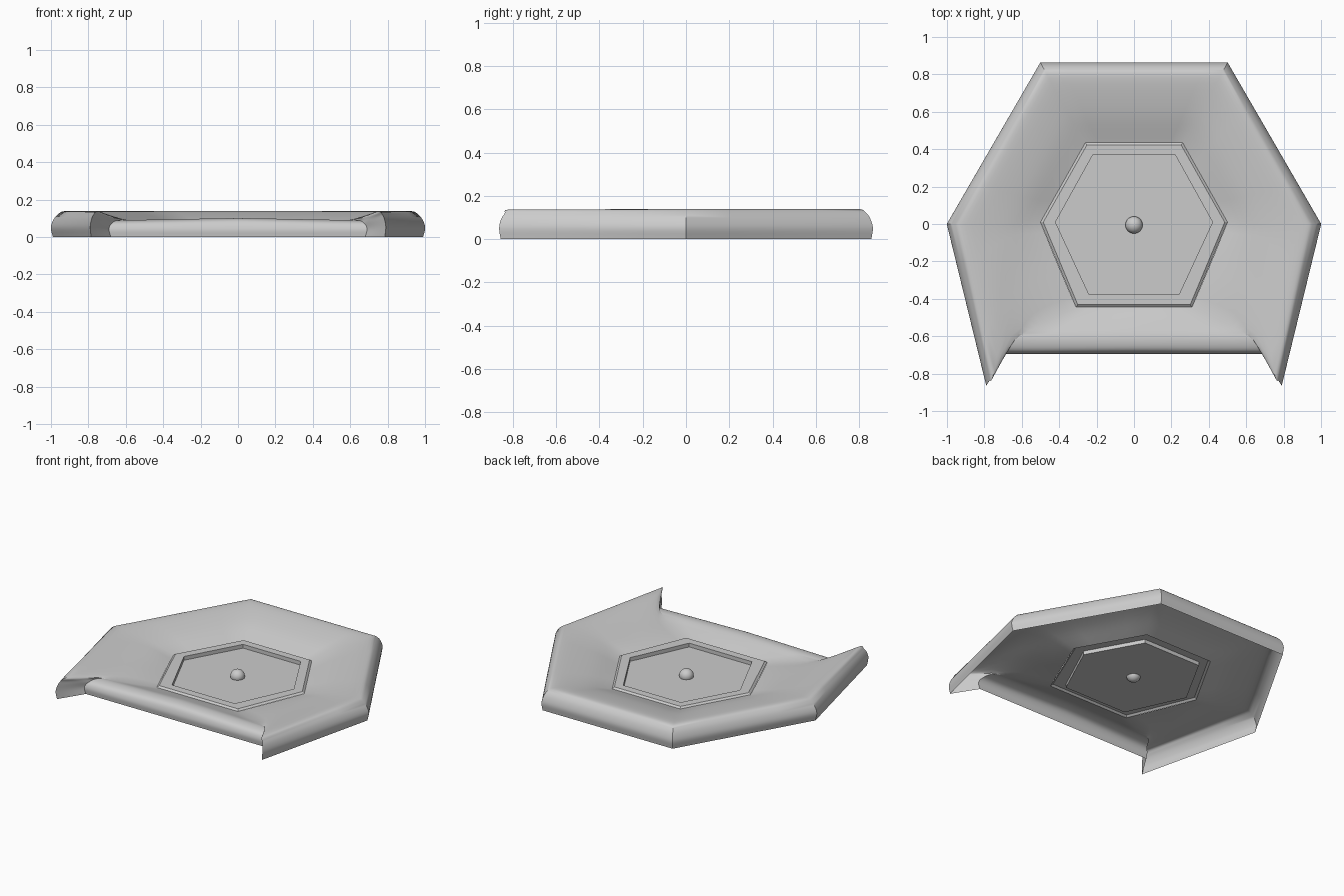
import bpy, bmesh
from mathutils import Vector

if "Cube" in bpy.data.objects:
    bpy.data.objects.remove(bpy.data.objects["Cube"])

def finish(bm, name, angle):
    bmesh.ops.remove_doubles(bm, verts=bm.verts, dist=0.0005)
    bmesh.ops.recalc_face_normals(bm, faces=bm.faces)
    if sum(f.normal.z * f.calc_area() for f in bm.faces) < 0:
        bmesh.ops.reverse_faces(bm, faces=bm.faces)
    me = bpy.data.meshes.new(name)
    bm.to_mesh(me)
    bm.free()
    ob = bpy.data.objects.new(name, me)
    bpy.context.collection.objects.link(ob)
    bpy.ops.object.select_all(action='DESELECT')
    bpy.context.view_layer.objects.active = ob
    ob.select_set(True)
    bpy.ops.object.shade_smooth_by_angle(angle=angle)
    return ob

def smooth_path(pts, steps=5):
    """Catmull-Rom curve through the profile points."""
    p = [Vector(q) for q in pts]
    p = [2 * p[0] - p[1]] + p + [2 * p[-1] - p[-2]]
    out = []
    for i in range(1, len(p) - 2):
        a, b, c, d = p[i - 1:i + 3]
        for k in range(steps):
            t = k / steps
            out.append(0.5 * (2 * b + (c - a) * t + (2 * a - 5 * b + 4 * c - d) * t * t
                              + (3 * b - a - 3 * c + d) * t ** 3))
    return out + [p[-2]]

# Shell: profiles from the bottom edge over the rim down to the central frame
back = [(.497, .857, 0), (.5, .863, .06), (.485, .835, .12),
        (.455, .78, .139), (.36, .6, .105), (.26, .435, .05)]
side = [(.99, 0, 0), (1, 0, .06), (.965, 0, .12),
        (.9, 0, .139), (.68, 0, .105), (.5, .01, .05)]
tip = [(.785, -.857, 0), (.79, -.863, .06), (.775, -.84, .115),
       (.745, -.78, .137), (.65, -.3, .1), (.41, -.21, .05)]
notch = [(.68, -.69, 0), (.69, -.693, .045), (.67, -.67, .078),
         (.63, -.61, .09), (.5, -.54, .073), (.31, -.445, .05)]
back_mid = [(0, y, z) for x, y, z in back]
front_mid = [(0, y, z + (.012 if .07 < z else 0)) for x, y, z in notch]

bm = bmesh.new()
sections = [smooth_path(s) for s in (back_mid, back, side, tip, notch, front_mid)]
for sx in (1, -1):
    for s, t in zip(sections, sections[1:]):
        rows = []
        n = 4
        for k in range(n + 1):
            rows.append([bm.verts.new((sx * v.x, v.y, v.z)) for v in
                         (a.lerp(b, k / n) for a, b in zip(s, t))])
        for r, q in zip(rows, rows[1:]):
            for i in range(len(r) - 1):
                bm.faces.new((r[i], r[i + 1], q[i + 1], q[i]))
finish(bm, "dish_shell", 0.6)

# Hexagonal frame with its sunken floor
outer = [(.26, .435), (.5, .01), (.31, -.445)]
inner = [(.22, .37), (.42, .01), (.24, -.378)]

def hexagon(bm, half, z, s=1):
    pts = half + [(-x, y) for x, y in reversed(half)]
    return [bm.verts.new((x * s, y * s, z)) for x, y in pts]

bm = bmesh.new()
loops = [hexagon(bm, outer, .05), hexagon(bm, outer, .061, .97),
         hexagon(bm, inner, .061), hexagon(bm, inner, .035)]
for a, b in zip(loops, loops[1:]):
    for i in range(6):
        j = (i + 1) % 6
        bm.faces.new((a[i], a[j], b[j], b[i]))
bm.faces.new(loops[-1])
finish(bm, "hex_frame", 0.3)

# Small centre knob
bm = bmesh.new()
bmesh.ops.create_uvsphere(bm, u_segments=24, v_segments=14, radius=.046)
knob = finish(bm, "centre_knob", 0.6)
knob.location = (0, -.005, .046)
knob.scale.z = 0.95
